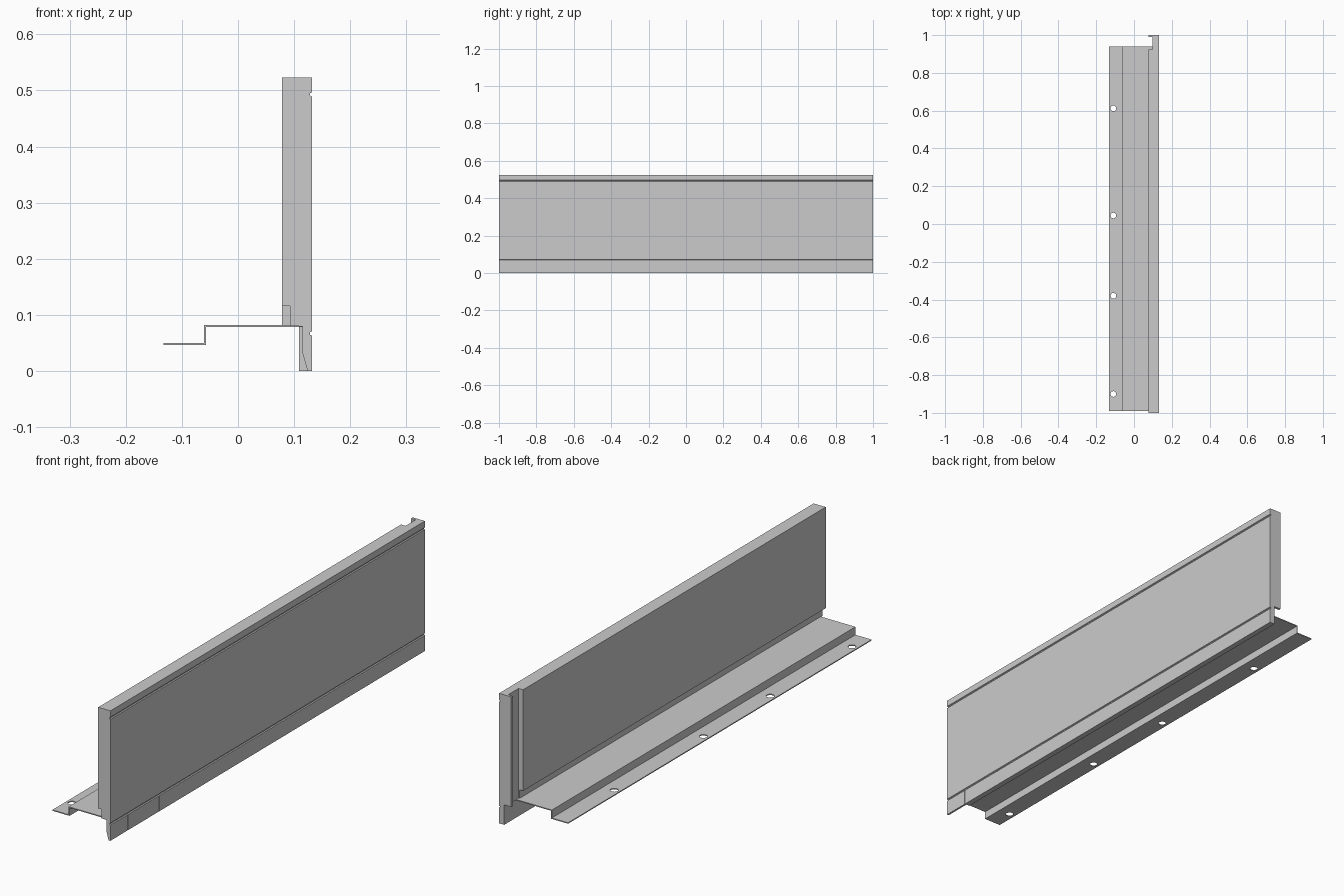
import bpy, bmesh

if "Cube" in bpy.data.objects:
    bpy.data.objects.remove(bpy.data.objects["Cube"])


def extrude_y(name, profile, y0, y1):
    """Extrude a closed (x, z) profile between two y positions."""
    bm = bmesh.new()
    face = bm.faces.new([bm.verts.new((x, y0, z)) for x, z in profile])
    ext = bmesh.ops.extrude_face_region(bm, geom=[face])["geom"]
    bmesh.ops.translate(bm, vec=(0, y1 - y0, 0),
                        verts=[g for g in ext if isinstance(g, bmesh.types.BMVert)])
    bmesh.ops.recalc_face_normals(bm, faces=bm.faces)
    mesh = bpy.data.meshes.new(name)
    bm.to_mesh(mesh)
    bm.free()
    obj = bpy.data.objects.new(name, mesh)
    bpy.context.collection.objects.link(obj)
    return obj


def rect(x0, x1, z0, z1):
    return [(x0, z0), (x1, z0), (x1, z1), (x0, z1)]


def cut(target, cutter):
    """Subtract a cutter and remove it."""
    cutter.hide_render = True
    mod = target.modifiers.new("cut", "BOOLEAN")
    mod.operation = "DIFFERENCE"
    mod.solver = "EXACT"
    mod.object = cutter
    bpy.context.view_layer.objects.active = target
    bpy.ops.object.modifier_apply(modifier=mod.name)
    bpy.data.objects.remove(cutter)


SKIN = 0.132   # outer face
BACK = 0.078   # inner face
TOP = 0.523

# Wall panel: box section with a drip lip and two grooves in the outer face
outer = [(SKIN, 0)]
for z in (0.067, 0.493):
    outer += [(SKIN, z - 0.004), (SKIN - 0.004, z - 0.002),
              (SKIN - 0.004, z + 0.002), (SKIN, z + 0.004)]
profile = [(0.109, 0)] + outer + [(SKIN, TOP), (BACK, TOP), (BACK, 0.08), (0.109, 0.08)]
panel = extrude_y("wall_panel", profile, -1, 1)

# Open channel behind the end hook
cut(panel, extrude_y("channel_cutter", rect(0.05, 0.098, 0.05, 0.6), 0.925, 0.99))
# Recess along the foot of the inner face
cut(panel, extrude_y("recess_cutter", rect(0.05, 0.093, 0.05, 0.116), -1.1, 0.93))
# Tapered front end of the lip
cut(panel, extrude_y("taper_cutter",
                     [(0.09, -0.02), (0.124, -0.02), (0.124, 0), (0.115, 0.032),
                      (0.115, 0.079), (0.09, 0.079)], -1.1, -0.89))
# Fine seams in the lip
for y in (-0.89, -0.69):
    cut(panel, extrude_y("seam_cutter", rect(SKIN - 0.001, 0.15, -0.02, 0.062),
                         y - 0.001, y + 0.001))

# Stepped mounting ledge in thin sheet
ledge = extrude_y("mounting_ledge",
                  [(-0.133, 0.046), (-0.057, 0.046), (-0.057, 0.078), (0.115, 0.078),
                   (0.115, 0.082), (-0.061, 0.082), (-0.061, 0.05), (-0.133, 0.05)],
                  -0.99, 0.94)

# Screw holes in the low flange
for y in (-0.90, -0.38, 0.045, 0.612):
    bpy.ops.mesh.primitive_cylinder_add(vertices=32, radius=0.015, depth=0.05,
                                        location=(-0.109, y, 0.048))
    cut(ledge, bpy.context.object)
